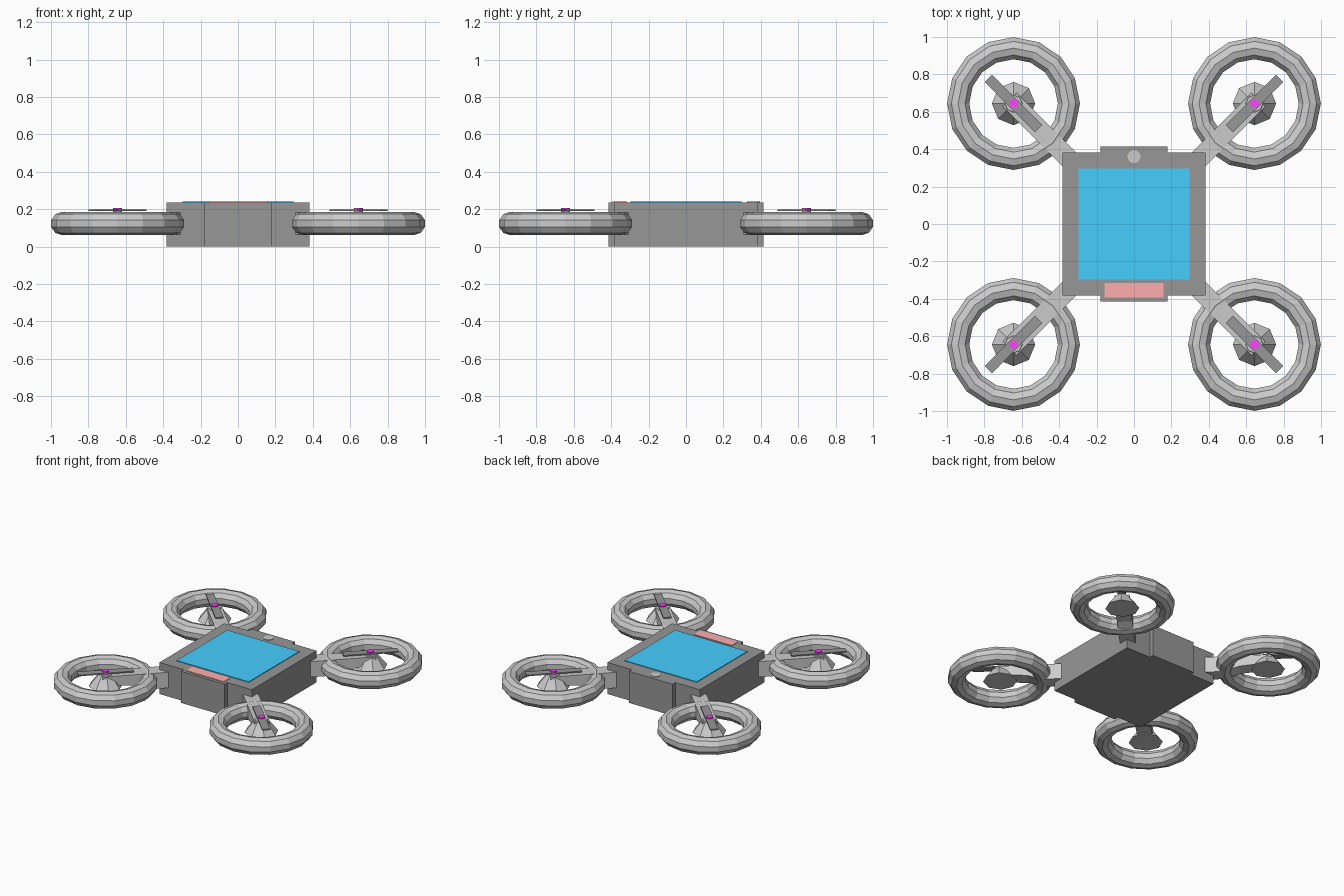
import bpy, bmesh, math
from mathutils import Matrix, Vector

if "Cube" in bpy.data.objects:
    bpy.data.objects.remove(bpy.data.objects["Cube"])

def material(name, rgb):
    m = bpy.data.materials.new(name)
    m.diffuse_color = (*rgb, 1)
    m.use_nodes = True
    m.node_tree.nodes["Principled BSDF"].inputs["Base Color"].default_value = m.diffuse_color
    return m

DARK = material("dark_grey", (0.31, 0.31, 0.31))
BLUE = material("blue", (0.06, 0.62, 1.0))
RED = material("red", (1.0, 0.42, 0.42))
PINK = material("magenta", (1.0, 0.06, 1.0))

def finish(name, bm, mat=None):
    bmesh.ops.recalc_face_normals(bm, faces=bm.faces)
    me = bpy.data.meshes.new(name)
    bm.to_mesh(me)
    bm.free()
    ob = bpy.data.objects.new(name, me)
    bpy.context.collection.objects.link(ob)
    if mat:
        me.materials.append(mat)
    return ob

def box(name, lo, hi, mat=None, matrix=Matrix()):
    lo, hi = Vector(lo), Vector(hi)
    bm = bmesh.new()
    bmesh.ops.create_cube(bm, size=1)
    bmesh.ops.scale(bm, vec=hi - lo, verts=bm.verts)
    bmesh.ops.translate(bm, vec=(lo + hi) / 2, verts=bm.verts)
    bm.transform(matrix)
    return finish(name, bm, mat)

def cone(name, x, y, z0, z1, r0, r1, sides, mat=None, turn=0.0):
    bm = bmesh.new()
    bmesh.ops.create_cone(bm, cap_ends=True, segments=sides, radius1=r0, radius2=r1, depth=z1 - z0)
    bm.transform(Matrix.Translation((x, y, (z0 + z1) / 2)) @ Matrix.Rotation(turn, 4, 'Z'))
    return finish(name, bm, mat)

def ring(name, x, y, z, major, minor, n_major, n_minor):
    bm = bmesh.new()
    loops = []
    for i in range(n_major):
        a = 2 * math.pi * i / n_major
        loop = []
        for j in range(n_minor):
            b = 2 * math.pi * j / n_minor + math.pi / 2
            r = major + minor * math.cos(b)
            loop.append(bm.verts.new((x + r * math.cos(a), y + r * math.sin(a), z + minor * math.sin(b))))
        loops.append(loop)
    for i in range(n_major):
        p, q = loops[i], loops[(i + 1) % n_major]
        for j in range(n_minor):
            k = (j + 1) % n_minor
            bm.faces.new((p[j], q[j], q[k], p[k]))
    return finish(name, bm)

def extruded(name, profile, half, matrix):
    # side profile (distance, height) extruded across its width
    bm = bmesh.new()
    face = bm.faces.new([bm.verts.new((d, -half, z)) for d, z in profile])
    res = bmesh.ops.extrude_face_region(bm, geom=[face])
    moved = [g for g in res["geom"] if isinstance(g, bmesh.types.BMVert)]
    bmesh.ops.translate(bm, vec=(0, 2 * half, 0), verts=moved)
    bm.transform(matrix)
    return finish(name, bm)

# Central body with front and back panels
box("body", (-0.382, -0.382, 0), (0.382, 0.382, 0.236), DARK)
box("front_panel", (-0.18, -0.415, 0), (0.18, -0.37, 0.236), DARK)
box("back_panel", (-0.18, 0.37, 0), (0.18, 0.415, 0.236), DARK)

# Top details
box("top_screen", (-0.298, -0.298, 0.225), (0.298, 0.298, 0.241), BLUE)
box("front_light", (-0.157, -0.392, 0.225), (0.157, -0.316, 0.240), RED)
cone("button", 0, 0.36, 0.225, 0.240, 0.035, 0.035, 16)

# Four rotor units, one on each diagonal
C = 0.644
ARM = [(0.46, 0.065), (0.62, 0.065), (0.72, 0.10), (0.94, 0.12), (0.94, 0.182), (0.46, 0.182)]
for label, sx, sy in (("front_left", -1, -1), ("front_right", 1, -1),
                      ("back_left", -1, 1), ("back_right", 1, 1)):
    x, y = sx * C, sy * C
    angle = math.atan2(sy, sx)
    turn = Matrix.Rotation(angle, 4, 'Z')
    ring(label + "_guard", x, y, 0.123, 0.296, 0.062, 16, 10)
    extruded(label + "_arm", ARM, 0.052, turn)
    cone(label + "_hub", x, y, 0.095, 0.185, 0.116, 0.045, 8, turn=math.pi / 2)
    box(label + "_blade", (-0.19, -0.028, 0.190), (0.19, 0.028, 0.199), DARK,
        Matrix.Translation((x, y, 0)) @ turn)
    cone(label + "_pin", x, y, 0.18, 0.207, 0.024, 0.024, 12, PINK)
